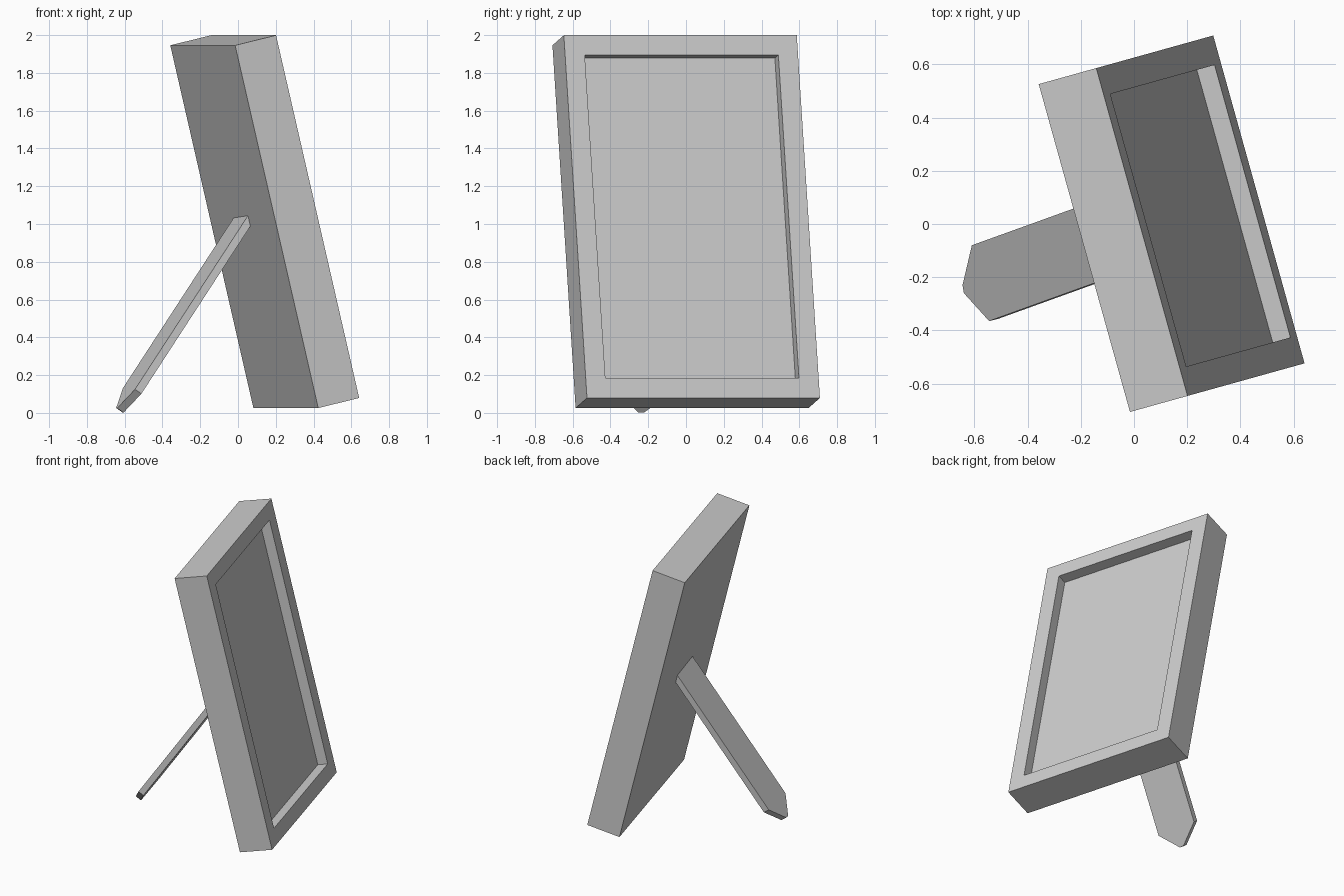
import bpy, bmesh
from math import radians
from mathutils import Vector, Matrix

if "Cube" in bpy.data.objects:
    bpy.data.objects.remove(bpy.data.objects["Cube"])


def finish(bm, name):
    bmesh.ops.recalc_face_normals(bm, faces=bm.faces)
    mesh = bpy.data.meshes.new(name)
    bm.to_mesh(mesh)
    bm.free()
    obj = bpy.data.objects.new(name, mesh)
    bpy.context.collection.objects.link(obj)
    return obj


# Picture frame: a slab with a recessed front panel, leaning back and turned
bm = bmesh.new()
bmesh.ops.create_cube(bm, size=1)
bmesh.ops.scale(bm, vec=(0.231, 1.28, 1.974), verts=bm.verts)
bm.faces.ensure_lookup_table()
front = max(bm.faces, key=lambda f: f.calc_center_median().x)
bmesh.ops.inset_region(bm, faces=[front], thickness=0.108, use_even_offset=True)
panel = bmesh.ops.extrude_face_region(bm, geom=[front])
bmesh.ops.translate(bm, vec=(-0.071, 0, 0),
                    verts=[v for v in panel["geom"] if isinstance(v, bmesh.types.BMVert)])
if front.is_valid:
    bmesh.ops.delete(bm, geom=[front], context='FACES_ONLY')
frame = finish(bm, "picture_frame")
frame.matrix_world = (Matrix.Translation((0.1415, 0.001, 1.0125))
                      @ Matrix.Rotation(radians(15.56), 4, 'Z')
                      @ Matrix.Rotation(radians(-13.38), 4, 'Y'))

# Rear stand: a flat board with a blunt pointed foot, its top set into the frame
along = Vector((0.535, 0.193, 0.8226))
thick = Vector((0.801, 0.193, -0.566)) * 0.042
far = Vector((-0.61, -0.08, 0.13))
near = Vector((-0.545, -0.365, 0.125))
outline = [far + along * 1.103, far,
           Vector((-0.645, -0.23, 0.026)), Vector((-0.64, -0.26, 0.025)),
           near, near + along * 1.122]
bm = bmesh.new()
face = bm.faces.new([bm.verts.new(p) for p in outline])
back = bmesh.ops.extrude_face_region(bm, geom=[face], use_keep_orig=True)
bmesh.ops.translate(bm, vec=thick,
                    verts=[v for v in back["geom"] if isinstance(v, bmesh.types.BMVert)])
finish(bm, "rear_stand")
